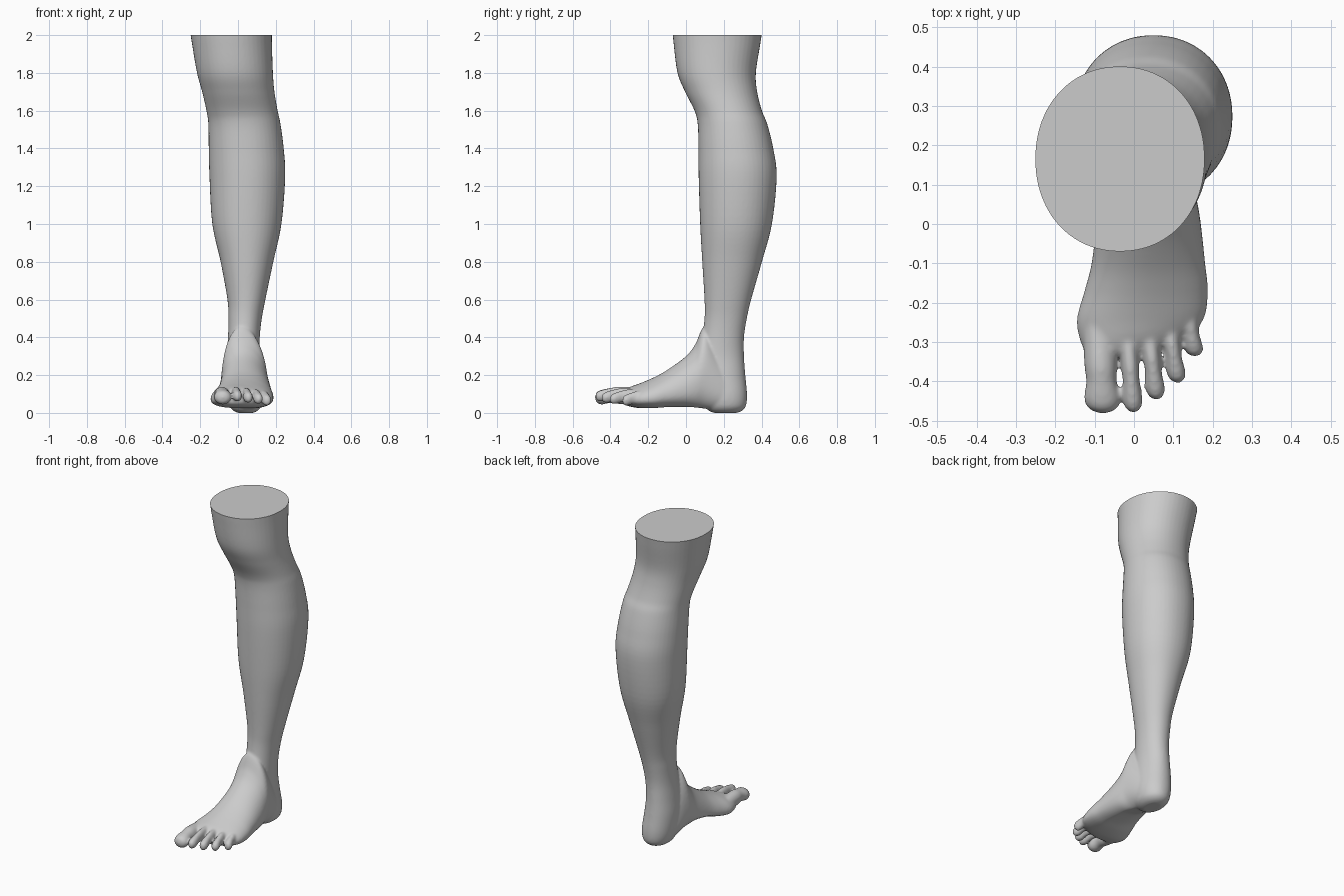
import bpy, bmesh, math

if "Cube" in bpy.data.objects:
    bpy.data.objects.remove(bpy.data.objects["Cube"])

SEG = 48


def smooth_rows(rows, steps=6):
    """Catmull-Rom interpolation of a table of cross-sections."""
    out = []
    for i in range(len(rows) - 1):
        a, b, c, d = (rows[max(i - 1, 0)], rows[i], rows[i + 1],
                      rows[min(i + 2, len(rows) - 1)])
        for s in range(steps):
            t = s / steps
            out.append([0.5 * (2 * q + (r - p) * t + (2 * p - 5 * q + 4 * r - u) * t * t
                               + (3 * q - p - 3 * r + u) * t ** 3)
                        for p, q, r, u in zip(a, b, c, d)])
    return out + [list(rows[-1])]


def power(v, n):
    return math.copysign(abs(v) ** (2 / n), v)


def loft(bm, rings):
    rings = [[bm.verts.new(p) for p in ring] for ring in rings]
    faces = [bm.faces.new((r0[j], r0[(j + 1) % SEG], r1[(j + 1) % SEG], r1[j]))
             for r0, r1 in zip(rings, rings[1:]) for j in range(SEG)]
    faces += [bm.faces.new(rings[0][::-1]), bm.faces.new(rings[-1])]
    bmesh.ops.recalc_face_normals(bm, faces=faces)


ANGLES = [2 * math.pi * j / SEG for j in range(SEG)]


def leg_ring(z, x0, x1, y0, y1):
    return [((x0 + x1) / 2 + (x1 - x0) / 2 * power(math.cos(t), 2.1),
             (y0 + y1) / 2 + (y1 - y0) / 2 * power(math.sin(t), 2.1), z) for t in ANGLES]


def foot_ring(y, x0, x1, z0, z1, arch):
    # flat sole, domed instep leaning to the inner side, raised inner arch
    ring, cx, w = [], (x0 + x1) / 2, (x1 - x0) / 2
    mid = z0 + 0.36 * (z1 - z0)
    for t in ANGLES:
        c, s = math.cos(t), math.sin(t)
        if s >= 0:
            x, z = cx + w * power(c, 1.9) - 0.12 * w * s * s, mid + (z1 - mid) * power(s, 1.9)
        else:
            x, z = cx + w * power(c, 2.5), mid + (mid - z0) * power(s, 2.5)
            z += arch * max(0, 0.4 - c) * -s
        ring.append((x, y, z))
    return ring


def toe_ring(y, x, z, rx, rz):
    return [(x + rx * math.cos(t), y, z + rz * math.sin(t)) for t in ANGLES]


bm = bmesh.new()

# Knee, calf, ankle and heel: z, x range, y range
LEG = [(2.06, -.26, .18, -.075, .41), (1.95, -.243, .18, -.065, .393),
       (1.8, -.217, .185, -.045, .37), (1.7, -.19, .193, -.005, .377),
       (1.6, -.167, .21, .045, .402), (1.53, -.157, .225, .062, .43),
       (1.4, -.155, .242, .066, .462), (1.25, -.151, .25, .067, .48),
       (1.0, -.136, .23, .075, .455), (.8, -.092, .187, .086, .402),
       (.6, -.056, .145, .098, .345), (.5, -.051, .126, .098, .322),
       (.4, -.053, .115, .085, .307), (.3, -.062, .112, .06, .307),
       (.2, -.068, .122, .06, .314), (.1, -.06, .132, .08, .323),
       (.04, -.045, .125, .1, .318), (.012, -.025, .105, .12, .298), (0, 0, .08, .15, .27)]
loft(bm, [leg_ring(*r) for r in smooth_rows(LEG)])

# Foot: y, x range, z range, arch height
FOOT = [(.25, -.04, .12, .008, .2, 0), (.17, -.07, .138, .008, .36, .01),
        (.1, -.085, .152, .014, .46, .03), (.05, -.092, .162, .02, .365, .04),
        (0, -.096, .17, .025, .3, .045), (-.1, -.108, .181, .025, .227, .035),
        (-.17, -.126, .188, .022, .188, .015), (-.24, -.145, .178, .025, .158, 0),
        (-.29, -.139, .135, .032, .14, 0), (-.32, -.125, .075, .042, .125, 0),
        (-.333, -.1, .04, .055, .11, 0)]
loft(bm, [foot_ring(*r) for r in smooth_rows(FOOT)])

# Toes: base (x, y, z), tip (x, y, z), half width
TOES = [((-.09, -.25, .085), (-.079, -.481, .084), .046),
        ((-.018, -.25, .1), (-.001, -.480, .090), .025),
        ((.034, -.24, .095), (.057, -.447, .082), .025),
        ((.083, -.22, .087), (.111, -.404, .075), .0245),
        ((.128, -.18, .078), (.155, -.337, .067), .025)]
# position along toe, width, height, lift of the knuckle
SHAPE = [(0, .9, 1.1, 0), (.45, .9, 1.1, .008), (.65, .84, .95, .008), (.83, 1, .95, 0),
         (.93, .85, .8, -.002), (.98, .5, .5, -.002), (1, .15, .15, -.002)]
for k, (a, b, r) in enumerate(TOES):
    tall = .9 if k == 0 else 1.3
    rows = [(a[1] + (b[1] - a[1]) * t, a[0] + (b[0] - a[0]) * t,
             a[2] + (b[2] - a[2]) * t + lift, r * w, r * h * tall) for t, w, h, lift in SHAPE]
    loft(bm, [toe_ring(*q) for q in smooth_rows(rows, 5)])

mesh = bpy.data.meshes.new("lower_leg")
bm.to_mesh(mesh)
bm.free()
leg = bpy.data.objects.new("lower_leg", mesh)
bpy.context.collection.objects.link(leg)
bpy.context.view_layer.objects.active = leg
leg.select_set(True)

# Merge the parts into one skin and soften the joins
remesh = leg.modifiers.new("skin", 'REMESH')
remesh.mode = 'VOXEL'
remesh.voxel_size = 0.0065
soften = leg.modifiers.new("soften", 'SMOOTH')
soften.factor = 0.5
soften.iterations = 9
for name in ("skin", "soften"):
    bpy.ops.object.modifier_apply(modifier=name)

# Flat cut above the knee
bm = bmesh.new()
bm.from_mesh(leg.data)
low = min(v.co.z for v in bm.verts)
for v in bm.verts:
    v.co.z -= low * max(0, 1 - v.co.z)
cut = bmesh.ops.bisect_plane(bm, geom=bm.verts[:] + bm.edges[:] + bm.faces[:],
                             plane_co=(0, 0, 2), plane_no=(0, 0, 1), clear_outer=True)
rim = [e for e in cut["geom_cut"] if isinstance(e, bmesh.types.BMEdge)]
bmesh.ops.holes_fill(bm, edges=rim, sides=0)
bm.to_mesh(leg.data)
bm.free()
bpy.ops.object.shade_smooth_by_angle(angle=math.radians(50))
